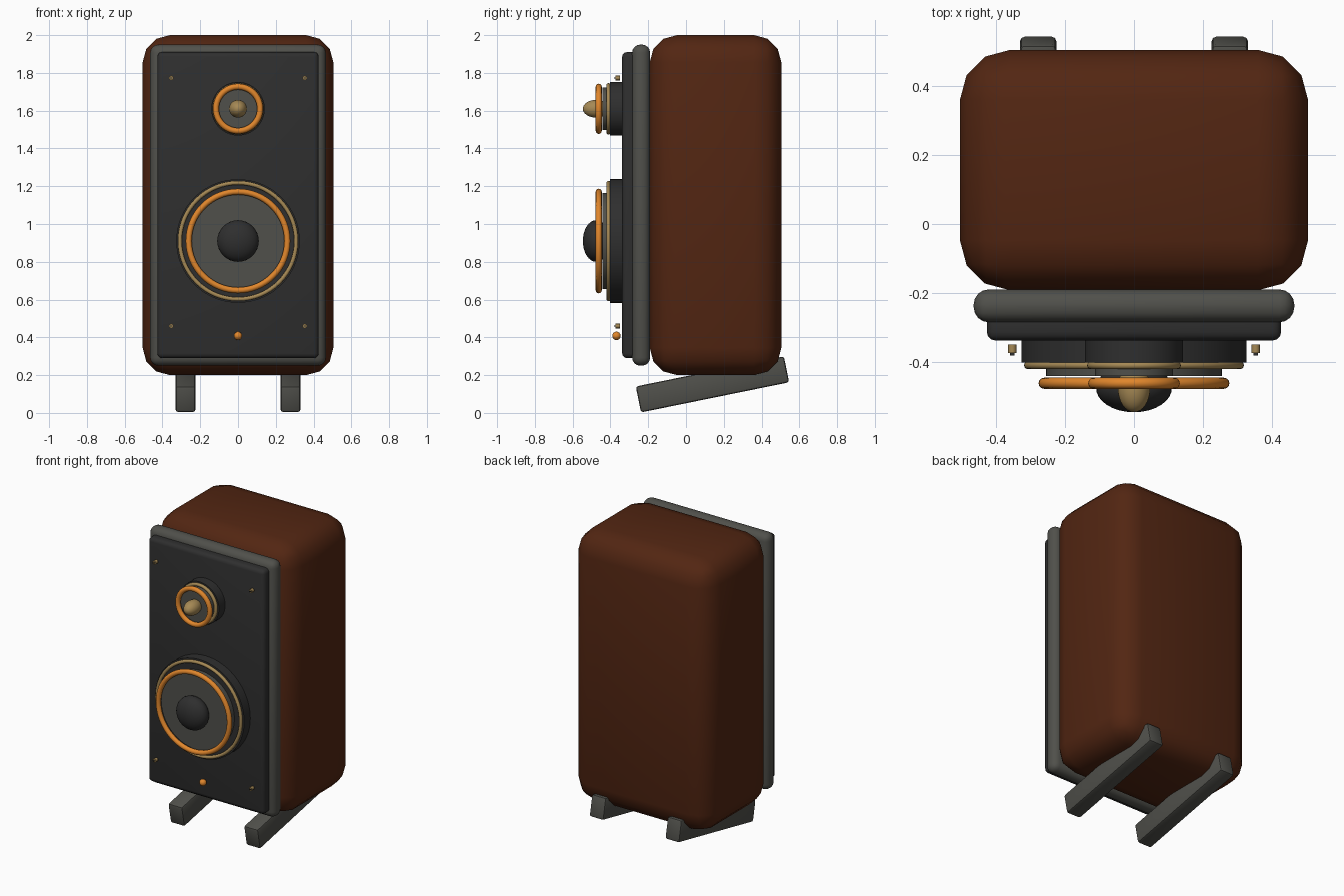
import bpy, math
from mathutils import Matrix

if "Cube" in bpy.data.objects:
    bpy.data.objects.remove(bpy.data.objects["Cube"])


def material(name, rgb):
    m = bpy.data.materials.new(name)
    m.diffuse_color = (*rgb, 1)
    m.use_nodes = True
    m.node_tree.nodes["Principled BSDF"].inputs["Base Color"].default_value = m.diffuse_color
    return m


WOOD = material("brown wood", (0.085, 0.019, 0.006))
BLACK = material("matte black", (0.028, 0.028, 0.028))
GREY = material("warm grey", (0.08, 0.08, 0.07))
ORANGE = material("orange", (0.75, 0.24, 0.025))
GOLD = material("brass", (0.38, 0.25, 0.09))


def finish(name, mat, bevel=0, segments=3, angle=40):
    ob = bpy.context.object
    ob.name = name
    ob.data.materials.append(mat)
    if bevel:
        mod = ob.modifiers.new("Bevel", 'BEVEL')
        mod.width = bevel
        mod.segments = segments
        bpy.ops.object.modifier_apply(modifier=mod.name)
    bpy.ops.object.shade_smooth_by_angle(angle=math.radians(angle))
    return ob


def box(name, mat, x, y, z, bevel, segments=3):
    """Rounded box from (min, max) ranges."""
    bpy.ops.mesh.primitive_cube_add(size=1)
    ob = bpy.context.object
    size = [b - a for a, b in (x, y, z)]
    mid = [(a + b) / 2 for a, b in (x, y, z)]
    ob.data.transform(Matrix.Translation(mid) @ Matrix.Diagonal((*size, 1)))
    return finish(name, mat, bevel, segments)


FACING = (math.pi / 2, 0, 0)


def disc(name, mat, x, z, r, y0, y1, verts=64):
    bpy.ops.mesh.primitive_cylinder_add(vertices=verts, radius=r, depth=y1 - y0,
                                        location=(x, (y0 + y1) / 2, z), rotation=FACING)
    return finish(name, mat)


def ring(name, mat, z, y, outer, minor):
    bpy.ops.mesh.primitive_torus_add(major_segments=64, minor_segments=12,
                                     major_radius=outer - minor, minor_radius=minor,
                                     location=(0, y, z), rotation=FACING)
    return finish(name, mat, angle=60)


def dome(name, mat, z, y, r, depth):
    bpy.ops.mesh.primitive_uv_sphere_add(segments=32, ring_count=16, radius=1,
                                         location=(0, y, z), rotation=FACING)
    bpy.context.object.scale = (r, r, depth)
    return finish(name, mat, angle=60)


# Cabinet, front frame and baffle
box("cabinet", WOOD, (-0.505, 0.505), (-0.192, 0.505), (0.2, 2.0), 0.145)
box("front_frame", GREY, (-0.465, 0.465), (-0.285, -0.19), (0.25, 1.95), 0.043, 4)
box("baffle", BLACK, (-0.427, 0.427), (-0.338, -0.25), (0.29, 1.91), 0.025)

# Drivers: housing, trim ring, cone, surround ring, centre dome
for part, z, housing, trim, cone, surround, cap, cap_mat in (
        ("woofer", 0.91, 0.327, 0.319, 0.255, 0.277, 0.11, BLACK),
        ("tweeter", 1.61, 0.142, 0.136, 0.113, 0.133, 0.047, GOLD)):
    disc(part + "_housing", BLACK, 0, z, housing, -0.402, -0.32)
    ring(part + "_trim_ring", GOLD, z, -0.41, trim, 0.011)
    disc(part + "_cone", GREY, 0, z, cone, -0.441, -0.39)
    ring(part + "_surround", ORANGE, z, -0.462, surround, 0.016)
    dome(part + "_dome", cap_mat, z, -0.476, cap, 0.07)

# Corner screws with dark tips
for x in (-0.353, 0.353):
    for z in (0.46, 1.773):
        disc("screw_head", GOLD, x, z, 0.012, -0.374, -0.35, 16)
        box("screw_slot", BLACK, (x - 0.007, x + 0.007), (-0.381, -0.372),
            (z - 0.002, z + 0.002), 0)

# Power light
dome("power_light", ORANGE, 0.408, -0.368, 0.022, 0.022)

# Tilted feet
for side in (-1, 1):
    foot = box("foot", GREY, (-0.0525, 0.0525), (-0.4, 0.4), (-0.07, 0.07), 0.013, 2)
    foot.location = (side * 0.278, 0.14, 0.151)
    foot.rotation_euler = (math.radians(11.5), 0, 0)
